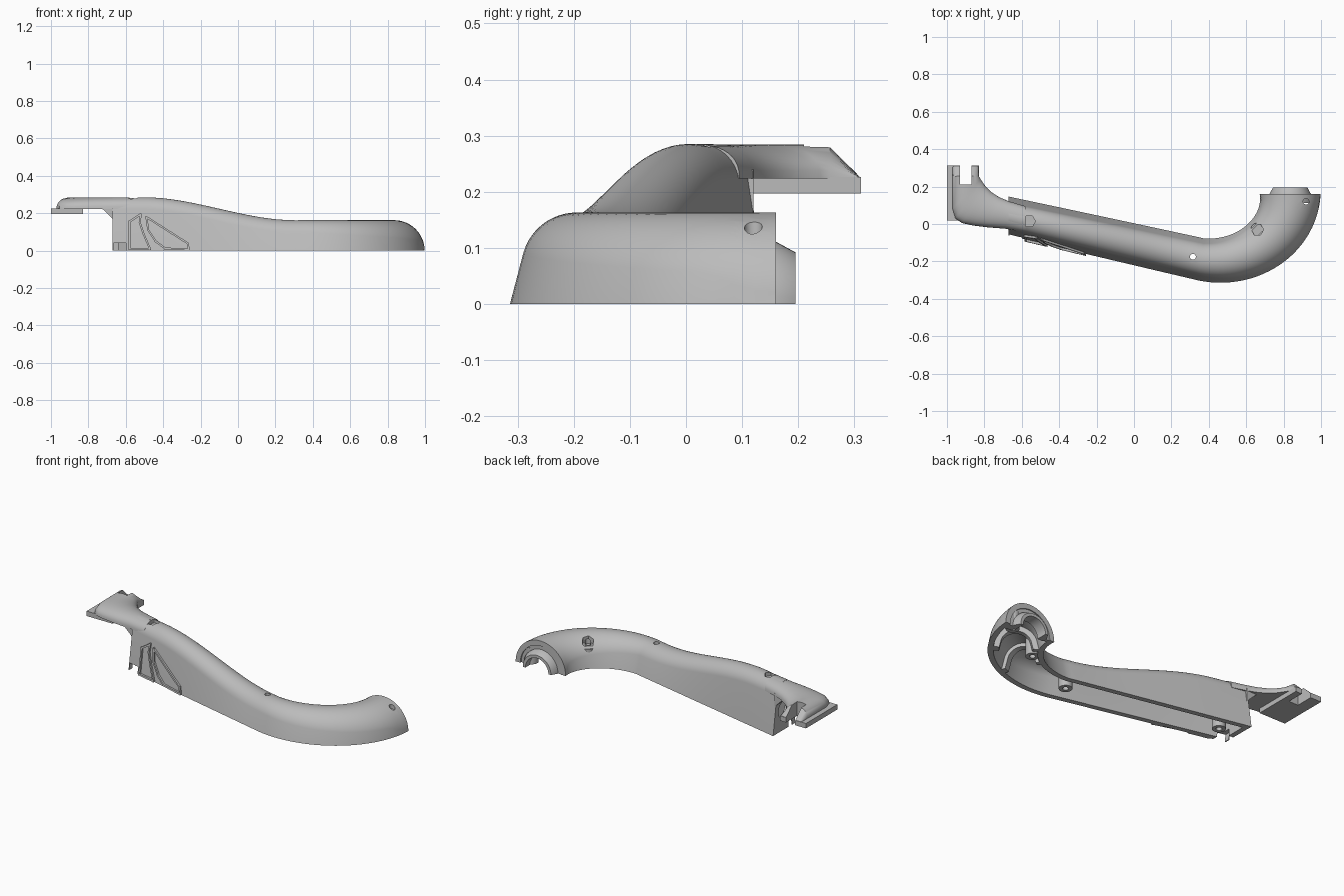
import bpy, bmesh, math
from mathutils import Vector

old = bpy.data.objects.get("Cube")
if old:
    bpy.data.objects.remove(old, do_unlink=True)

grey = bpy.data.materials.new("plain_grey")
grey.use_nodes = True
COLOR = (0.5, 0.5, 0.5, 1)
grey.diffuse_color = COLOR
grey.node_tree.nodes["Principled BSDF"].inputs["Base Color"].default_value = COLOR


def make(name, bm):
    bmesh.ops.recalc_face_normals(bm, faces=bm.faces)
    me = bpy.data.meshes.new(name)
    bm.to_mesh(me)
    bm.free()
    me.materials.append(grey)
    ob = bpy.data.objects.new(name, me)
    bpy.context.collection.objects.link(ob)
    return ob


def loft(bm, rings):
    """Skin closed rings of points and cap both ends."""
    rows = [[bm.verts.new(p) for p in ring] for ring in rings]
    n = len(rows[0])
    for a, b in zip(rows, rows[1:]):
        for i in range(n):
            j = (i + 1) % n
            bm.faces.new((a[i], a[j], b[j], b[i]))
    for row in (rows[0], rows[-1]):
        bm.faces.new(row)


def prism(bm, outline, offset):
    loft(bm, [outline, [Vector(p) + Vector(offset) for p in outline]])


def box(bm, lo, hi):
    base = [(lo[0], lo[1], lo[2]), (hi[0], lo[1], lo[2]), (hi[0], hi[1], lo[2]), (lo[0], hi[1], lo[2])]
    prism(bm, base, (0, 0, hi[2] - lo[2]))


def disc(x, y, z, r, n):
    return [Vector((x + r * math.cos(math.tau * i / n), y + r * math.sin(math.tau * i / n), z))
            for i in range(n)]


def mix(a, b, u):
    return a + (b - a) * u


def subtract(ob, bm):
    cutter = make("cutter", bm)
    cutter.hide_render = True
    mod = ob.modifiers.new("cut", 'BOOLEAN')
    mod.operation, mod.object, mod.solver = 'DIFFERENCE', cutter, 'EXACT'
    bpy.context.view_layer.objects.active = ob
    bpy.ops.object.modifier_apply(modifier=mod.name)
    bpy.data.objects.remove(cutter, do_unlink=True)


# Handle centre line: sloping straight, then elliptical bend
X0, X1 = -0.67, 0.36


def straight(x):
    u = (x - X0) / (X1 - X0)
    s = min(max((0.3 - x) / 0.8, 0), 1)
    top = 0.163 + 0.122 * s * s * (3 - 2 * s)
    return (Vector((x, 0.0425 - 0.225 * (x - X0), 0)), Vector((0.22 * u, 1, 0)).normalized(),
            top, mix(0.07, 0.09, u), mix(0.104, 0.113, u))


def bend(t):
    a = math.radians(t)
    u = (t + 100) / 100
    pos = Vector((0.43 + 0.405 * math.cos(a), 0.16 + 0.355 * math.sin(a), 0))
    nor = Vector((-0.355 * math.cos(a), -0.405 * math.sin(a), 0)).normalized()
    return pos, nor, 0.163, mix(0.09, 0.163, u), mix(0.113, 0.163, u)


def arch(st, inset):
    """Slanted walls under a round top."""
    pos, nor, top, r, w = st
    r, w, top = r - inset, w - inset, top - inset
    slant = math.atan2(w - r, max(top - r, 0.01)) if w - r > 0.001 else 0
    pts = [pos - nor * w]
    for i in range(25):
        a = mix(math.pi - slant, slant, i / 24)
        pts.append(pos + nor * r * math.cos(a) + Vector((0, 0, top - r + r * math.sin(a))))
    return pts + [pos + nor * w]


def shell_ring(st, outer, inner):
    return arch(st, outer) + arch(st, inner)[::-1]


stations = [straight(mix(X0, X1, i / 36)) for i in range(36)] + [bend(t) for t in range(-100, 1, 4)]
bm = bmesh.new()
loft(bm, [shell_ring(s, 0, 0.03) for s in stations])
body = make("handle_shell", bm)

# Hexagon sockets, screw holes and lower corner notch
screws = [(-0.56, 0.015, 0.262), (0.315, -0.175, 0.14), (0.66, -0.03, 0.115), (0.92, 0.12, 0.112)]
bm = bmesh.new()
for x, y, z in screws:
    prism(bm, disc(x, y, z, 0.033, 6), (0, 0, 0.2))
    prism(bm, disc(x, y, -0.1, 0.016, 16), (0, 0, 0.35))
box(bm, (-0.665, -0.2, -0.1), (-0.6, 0, 0.04))
subtract(body, bm)

# Screw posts inside the shell
bm = bmesh.new()
for x, y, z in screws:
    lo, hi = 0.004, z - 0.012
    loft(bm, [disc(x, y, lo, 0.036, 24), disc(x, y, hi, 0.036, 24),
              disc(x, y, hi, 0.016, 24), disc(x, y, lo, 0.016, 24)])
    caps = [f for f in bm.faces if len(f.verts) == 24]
    bmesh.ops.bridge_loops(bm, edges=list({e for f in caps for e in f.edges}))
    bmesh.ops.delete(bm, geom=caps, context='FACES_ONLY')
posts = make("screw_posts", bm)

# Arched ribs across the bend
bm = bmesh.new()
for t, inner in ((-6, 0.075), (-34, 0.06), (-62, 0.05)):
    loft(bm, [shell_ring(bend(t), 0.02, inner), shell_ring(bend(t + 5), 0.02, inner)])
ribs = make("bend_ribs", bm)

# Half-round collar on the open end
bm = bmesh.new()
rings = []
for y, r in ((0.13, 0.11), (0.162, 0.11), (0.195, 0.092)):
    half = [(math.cos(math.pi * i / 24), math.sin(math.pi * i / 24)) for i in range(25)]
    rings.append([(0.835 + c * r, y, s * r) for c, s in half]
                 + [(0.835 + c * 0.075, y, s * 0.075) for c, s in half[::-1]])
loft(bm, rings)
collar = make("end_collar", bm)

# End wall with a round passage
bm = bmesh.new()
loft(bm, [arch(straight(x), 0.015) for x in (X0 + 0.001, X0 + 0.03)])
wall = make("end_wall", bm)
bm = bmesh.new()
hole = [Vector((-0.8, 0.045 + p.x, 0.12 + p.y)) for p in disc(0, 0, 0, 0.05, 24)]
prism(bm, hole, (0.3, 0, 0))
box(bm, (-0.8, -0.2, -0.1), (-0.5, 0, 0.04))
subtract(wall, bm)

# Domed neck turning into the mounting head
pairs = [((-0.58, -0.045), (-0.58, 0.095), 1), ((-0.69, -0.025), (-0.67, 0.122), 1),
         ((-0.78, -0.018), (-0.72, 0.143), 1), ((-0.86, -0.008), (-0.765, 0.172), 1),
         ((-0.92, 0.005), (-0.795, 0.203), 1), ((-0.955, 0.03), (-0.81, 0.225), 1),
         ((-0.97, 0.08), (-0.82, 0.24), 1), ((-0.97, 0.255), (-0.83, 0.257), 1),
         ((-0.97, 0.31), (-0.83, 0.31), 0.04)]
bm = bmesh.new()
rings = []
for a, b, h in pairs:
    a, b = Vector((*a, 0.224)), Vector((*b, 0.224))
    ring = []
    for i in range(21):
        c = math.cos(math.pi * i / 20)
        rise = 0.06 * h * math.sin(math.pi * i / 20) ** 0.8
        ring.append(mix(a, b, 0.5 - c / 2) + Vector((0, 0, rise)))
    rings.append(ring)
loft(bm, rings)
neck = make("neck_and_head", bm)

# Mounting plate below the head
bm = bmesh.new()
box(bm, (-1, 0.02, 0.197), (-0.83, 0.312, 0.226))
plate = make("mounting_plate", bm)
for ob in (neck, plate):
    bm = bmesh.new()
    box(bm, (-0.93, 0.21, 0.1), (-0.87, 0.4, 0.4))
    subtract(ob, bm)

# Chamfered support under the neck
bm = bmesh.new()
prism(bm, [(x, -0.02, z) for x, z in ((-0.66, 0.16), (-0.67, 0.17), (-0.73, 0.228), (-0.66, 0.24))],
      (0, 0.14, 0))
support = make("neck_support", bm)


# Raised frames on the front wall
def on_wall(x, z, out):
    pos, nor, top, r, w = straight(x)
    return Vector((x, pos.y - mix(w, r, min(z / (top - r), 1)) - out, z))


fin_a = [(-0.58, 0.008), (-0.58, 0.155), (-0.52, 0.195), (-0.525, 0.15), (-0.505, 0.09), (-0.47, 0.008)]
fin_b = [(-0.49, 0.18), (-0.27, 0.04), (-0.262, 0.006), (-0.39, 0.012), (-0.44, 0.05), (-0.48, 0.11)]
bm = bmesh.new()
for fin in (fin_a, fin_b):
    for (xa, za), (xb, zb) in zip(fin, fin[1:] + fin[:1]):
        d = Vector((xb - xa, zb - za)).normalized() * 0.005
        ends = []
        for x, z in ((xa - d.x, za - d.y), (xb + d.x, zb + d.y)):
            ends.append([on_wall(x + k * d.y, max(z - k * d.x, 0), out)
                         for k, out in ((-1, -0.01), (-1, 0.013), (1, 0.013), (1, -0.01))])
        loft(bm, ends)
frames = make("wall_frames", bm)

# Smooth shading with sharp edges kept
bpy.ops.object.select_all(action='DESELECT')
for ob in (body, posts, ribs, collar, wall, neck):
    ob.select_set(True)
bpy.context.view_layer.objects.active = body
bpy.ops.object.shade_smooth_by_angle(angle=math.radians(32))
